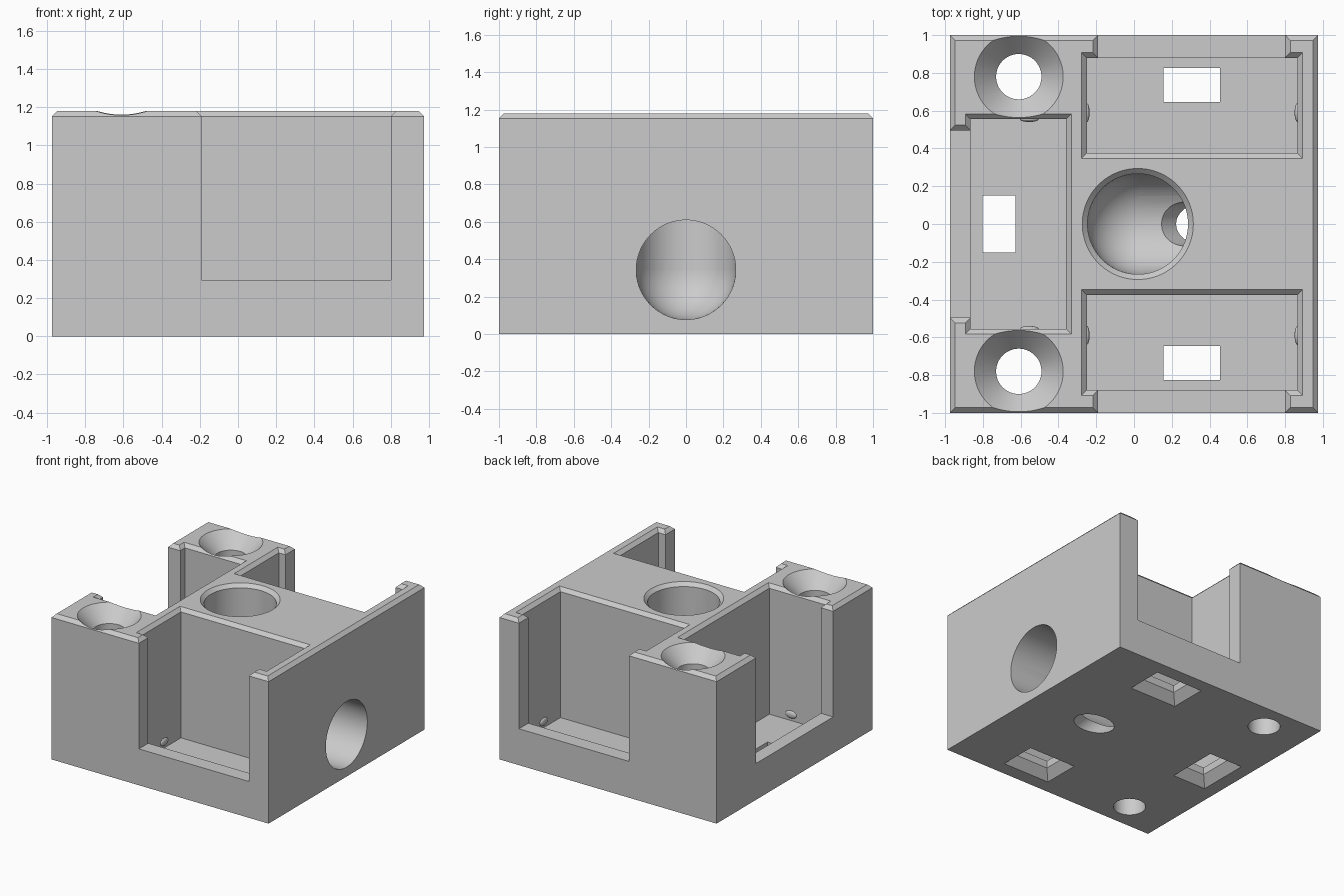
import bpy, bmesh, math
from mathutils import Vector

cube = bpy.data.objects.get("Cube")
if cube:
    bpy.data.objects.remove(cube, do_unlink=True)

TOP, CH = 1.18, 0.028          # block height and edge chamfer
FLOOR, LIP = 0.13, 0.295       # pocket floor and doorway sill

grey = bpy.data.materials.new("plain_grey")
grey.use_nodes = True
colour = (0.6, 0.6, 0.6, 1)
grey.diffuse_color = colour
grey.node_tree.nodes["Principled BSDF"].inputs["Base Color"].default_value = colour


def finish(name, bm):
    bmesh.ops.recalc_face_normals(bm, faces=bm.faces)
    mesh = bpy.data.meshes.new(name)
    bm.to_mesh(mesh)
    bm.free()
    mesh.materials.append(grey)
    obj = bpy.data.objects.new(name, mesh)
    bpy.context.collection.objects.link(obj)
    return obj


def loft(name, rings):
    """Closed solid skinned through matching rings of points."""
    bm = bmesh.new()
    loops = [[bm.verts.new(p) for p in ring] for ring in rings]
    n = len(loops[0])
    for a, b in zip(loops, loops[1:]):
        for i in range(n):
            j = (i + 1) % n
            bm.faces.new((a[i], a[j], b[j], b[i]))
    bm.faces.new(loops[0][::-1])
    bm.faces.new(loops[-1])
    return finish(name, bm)


def box_stack(name, x0, x1, y0, y1, levels):
    """Rectangular solid; levels are (z, outward offset)."""
    return loft(name, [[(x0 - o, y0 - o, z), (x1 + o, y0 - o, z),
                        (x1 + o, y1 + o, z), (x0 - o, y1 + o, z)] for z, o in levels])


def lathe(name, origin, axis, levels, n=96):
    """Round solid along an axis; levels are (distance, radius)."""
    rot = Vector((0, 0, 1)).rotation_difference(Vector(axis))
    rings = []
    for d, r in levels:
        rings.append([Vector(origin) + rot @ Vector((r * math.cos(t), r * math.sin(t), d))
                      for t in (math.tau * i / n for i in range(n))])
    return loft(name, rings)


def ball(name, centre, scale, n=64):
    bm = bmesh.new()
    bmesh.ops.create_uvsphere(bm, u_segments=n, v_segments=n // 2, radius=1)
    bmesh.ops.scale(bm, vec=scale, verts=bm.verts)
    bmesh.ops.translate(bm, vec=centre, verts=bm.verts)
    return finish(name, bm)


def flare(z):
    """Straight walls from z that open out into the top chamfer."""
    return [(z, 0), (TOP - CH, 0), (TOP + CH, 2 * CH)]


# Main block with chamfered top rim
block = box_stack("block", -0.975, 0.975, -1, 1, [(0, 0), (TOP - CH, 0), (TOP, -CH)])

cutters = []


def window(x, y, hx, hy):
    """Rectangular floor window, widened underneath."""
    cutters.append(box_stack("window", x - hx, x + hx, y - hy, y + hy, [(-0.05, 0), (0.2, 0)]))
    cutters.append(box_stack("window_flare", x - hx, x + hx, y - hy, y + hy,
                             [(-0.02, 0.08), (0.07, 0)]))


# Front and back pockets, doorways, windows and screw holes
for s in (-1, 1):
    ya, yb = sorted((s * 0.375, s * 0.88))
    cutters.append(box_stack("pocket", -0.25, 0.865, ya, yb, flare(FLOOR)))
    ya, yb = sorted((s * 0.7, s * 1.2))
    cutters.append(box_stack("doorway", -0.19, 0.8, ya, yb, flare(LIP)))
    window(0.305, s * 0.735, 0.15, 0.09)
    cutters.append(lathe("screw_hole", (-0.61, s * 0.78, 0), (0, 0, 1),
                         [(-0.1, 0.12), (TOP - 0.12, 0.12), (TOP, 0.235), (TOP + 0.06, 0.2925)]))

# Right side pocket
cutters.append(box_stack("side_pocket", -0.865, -0.36, -0.555, 0.555, flare(FLOOR)))
cutters.append(box_stack("side_doorway", -1.2, -0.6, -0.495, 0.495, flare(LIP)))
window(-0.715, 0, 0.088, 0.15)

# Central bore turning through a round elbow to the left side
R, CX, CZ = 0.266, 0.02, 0.343
cutters.append(lathe("bore", (CX, 0, 0), (0, 0, 1),
                     [(CZ, R), (TOP - CH, R), (TOP + CH, R + 2 * CH)]))
cutters.append(lathe("side_bore", (CX, 0, CZ), (1, 0, 0), [(0, R), (1.2, R)]))
cutters.append(ball("elbow", (CX, 0, CZ), (R, R, R)))
cutters.append(lathe("slanted_drain", (0.39, 0, 0), (-1, 0, 1), [(-0.2, 0.118), (0.3, 0.118)]))

# Carve the block and bake the result
for c in cutters:
    mod = block.modifiers.new(c.name, 'BOOLEAN')
    mod.operation = 'DIFFERENCE'
    mod.solver = 'EXACT'
    mod.object = c
bpy.context.view_layer.update()
baked = bpy.data.meshes.new_from_object(
    block.evaluated_get(bpy.context.evaluated_depsgraph_get()))
block.modifiers.clear()
block.data = baked
for c in cutters:
    bpy.data.objects.remove(c, do_unlink=True)
baked.materials.clear()
baked.materials.append(grey)

# Small snap bumps low on the pocket walls
for s in (-1, 1):
    for x in (-0.25, 0.865):
        ball("snap_bump", (x, s * 0.59, 0.18), (0.015, 0.05, 0.03), 24)
    ball("side_snap_bump", (-0.555, s * 0.555, 0.18), (0.05, 0.015, 0.03), 24)

# Smooth the round walls, keep the edges crisp
bpy.ops.object.select_all(action='DESELECT')
for o in bpy.context.collection.objects:
    if o.type == 'MESH' and ("block" in o.name or "bump" in o.name):
        o.select_set(True)
        bpy.context.view_layer.objects.active = o
bpy.ops.object.shade_smooth_by_angle(angle=math.radians(25))
